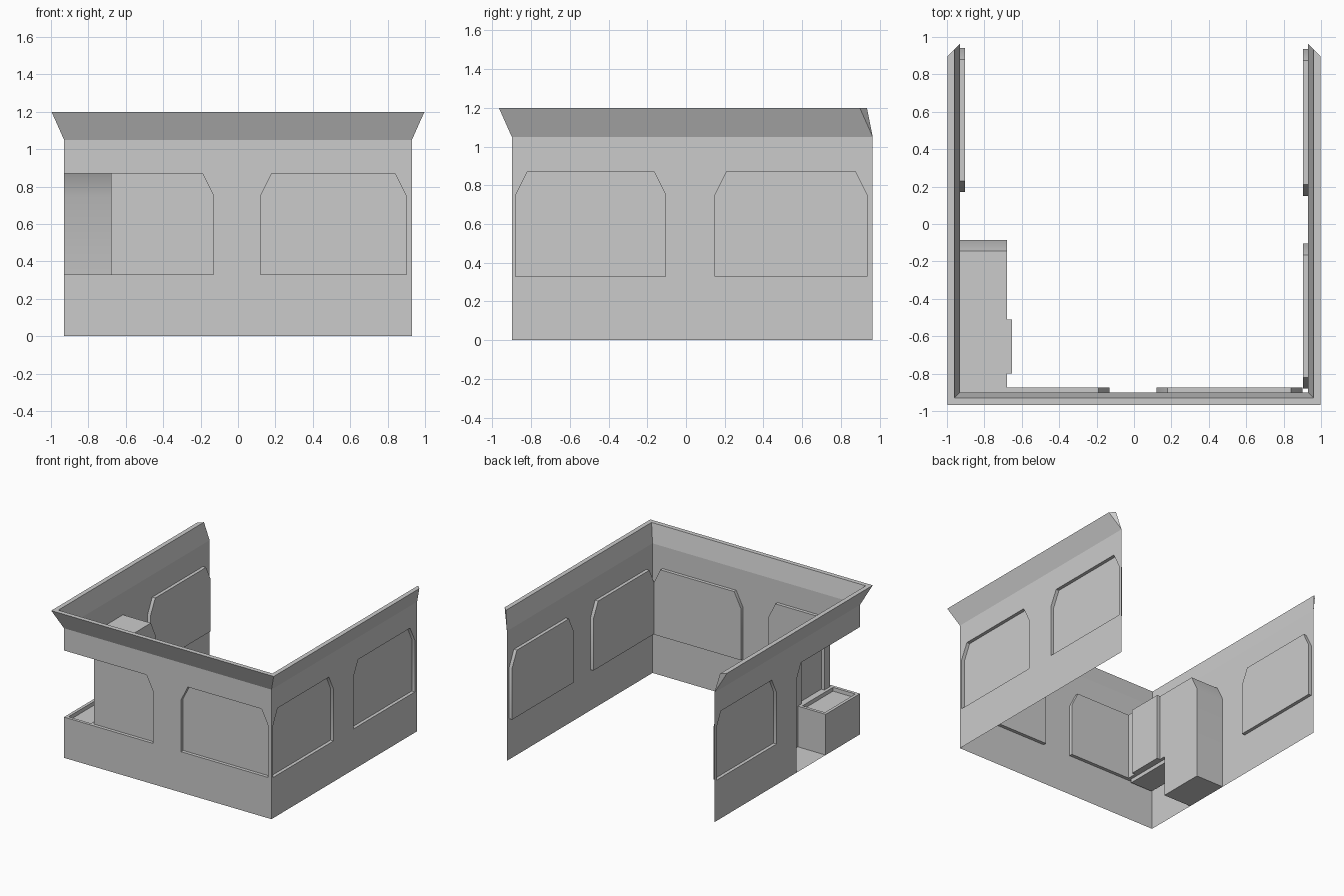
import bpy, bmesh

cube = bpy.data.objects.get("Cube")
if cube:
    bpy.data.objects.remove(cube, do_unlink=True)

grey = bpy.data.materials.new("plain_grey")
grey.use_nodes = True
grey.diffuse_color = (0.6, 0.6, 0.6, 1)
grey.node_tree.nodes["Principled BSDF"].inputs["Base Color"].default_value = (0.6, 0.6, 0.6, 1)

# Main dimensions: half width, front and back edges, sill, shoulder, window head
W, F, B = 0.93, -0.9, 0.965
SILL, SHOULDER, HEAD = 0.33, 0.75, 0.87
CUT, DEPTH = 0.06, 0.027
# Corner booth: inner wall, step, back wall
BX, STEP, BACK = -0.68, -0.46, -0.085


def finish(name, bm):
    bmesh.ops.remove_doubles(bm, verts=bm.verts, dist=0.0001)
    mesh = bpy.data.meshes.new(name)
    bm.to_mesh(mesh)
    bm.free()
    mesh.materials.append(grey)
    obj = bpy.data.objects.new(name, mesh)
    bpy.context.collection.objects.link(obj)
    bpy.ops.object.select_all(action='DESELECT')
    obj.select_set(True)
    bpy.context.view_layer.objects.active = obj
    bpy.ops.object.shade_smooth_by_angle()
    return obj


def face(bm, points, flip=False):
    verts = [bm.verts.new(p) for p in points]
    return bm.faces.new(verts[::-1] if flip else verts)


# Each side maps (along, outward, height) to model space
SIDES = {
    "front": (lambda u, d, z: (u, F - d, z), False),
    "left": (lambda u, d, z: (W + d, u, z), False),
    "right": (lambda u, d, z: (-W - d, u, z), True),
}


def window(a, b):
    return [(b - CUT, HEAD), (b, SHOULDER), (b, SILL),
            (a, SILL), (a, SHOULDER), (a + CUT, HEAD)]


def wall(side, outline, windows):
    """Flat wall sheet plus its recessed window panels."""
    place, flip = SIDES[side]
    bm = bmesh.new()
    face(bm, [place(u, 0, z) for u, z in outline], flip)
    finish(side + "_wall", bm)
    for i, shape in enumerate(windows):
        bm = bmesh.new()
        ring = shape[::-1]
        face(bm, [place(u, -DEPTH, z) for u, z in ring], flip)
        for p, q in zip(ring, ring[1:] + ring[:1]):
            if p[0] == BX and q[0] == BX:
                continue  # open edge into the corner booth
            face(bm, [place(*t) for t in ((p[0], 0, p[1]), (q[0], 0, q[1]),
                                          (q[0], -DEPTH, q[1]), (p[0], -DEPTH, p[1]))], flip)
        finish(f"{side}_window_{i + 1}", bm)


# Walls with window notches
fw = window(0.12, 0.9)
corner = [(-0.13 - CUT, HEAD), (-0.13, SHOULDER), (-0.13, SILL)]
wall("front", [(-W, 0), (W, 0), (W, HEAD)] + fw + corner + [(-W, SILL)],
     [fw, corner + [(BX, SILL), (BX, HEAD)]])

l1, l2 = window(0.15, 0.935), window(-0.88, -0.105)
wall("left", [(F, 0), (B, 0), (B, HEAD)] + l1 + l2 + [(F, HEAD)], [l1, l2])

rw = window(0.17, 0.94)
wall("right", [(BACK, 0), (B, 0), (B, HEAD)] + rw + [(BACK - CUT, HEAD), (BACK, SHOULDER)], [rw])

# Flared cornice swept round the three walls
bm = bmesh.new()
profile = [(0, HEAD), (0, 1.05), (0.067, 1.2), (0.03, 1.2), (0, 1.05)]


def path(d, z):
    return [(-W - d, B - d, z), (-W - d, F - d, z), (W + d, F - d, z), (W + d, B - d, z)]


rows = [path(*p) for p in profile]
for k, (low, high) in enumerate(zip(rows, rows[1:])):
    for i in range(3):
        face(bm, [low[i], low[i + 1], high[i + 1], high[i]])
for end in (0, 3):
    face(bm, [row[end] for row in rows[1:4]], end == 3)
finish("cornice", bm)

# Booth shell: inner wall with a square pocket, ceiling, niche and back wall
bm = bmesh.new()
P0, P1, PX = -0.8, -0.51, BX + DEPTH
plan = [(BX, F + DEPTH), (BX, P0), (PX, P0), (PX, P1), (BX, P1), (BX, STEP)]
for (ax, ay), (bx, by) in zip(plan, plan[1:]):
    face(bm, [(ax, ay, SILL), (ax, ay, HEAD), (bx, by, HEAD), (bx, by, SILL)])
for z in (SILL, HEAD):
    face(bm, [(BX, P0, z), (PX, P0, z), (PX, P1, z), (BX, P1, z)], z == HEAD)
face(bm, [(BX, STEP, 0), (BX, STEP, HEAD), (BX, BACK - CUT, HEAD),
          (BX, BACK, SHOULDER), (BX, BACK, 0)])
section = [(F, HEAD), (BACK - CUT, HEAD), (BACK, SHOULDER), (BACK, 0), (STEP, 0), (STEP, SILL)]
for (ay, az), (by, bz) in zip(section, section[1:]):
    face(bm, [(-W, ay, az), (-W, by, bz), (BX, by, bz), (BX, ay, az)])
finish("booth_shell", bm)

# Counter beside the niche: outer panel and sunken tray top
bm = bmesh.new()
face(bm, [(-W, F, 0), (-W, STEP, 0), (-W, STEP, SILL), (-W, F, SILL)], True)
top = face(bm, [(-W, F, SILL), (BX, F, SILL), (BX, STEP, SILL), (-W, STEP, SILL)])
bm.normal_update()
bmesh.ops.inset_individual(bm, faces=[top], thickness=0.035)
bmesh.ops.inset_individual(bm, faces=[top], thickness=0.002, depth=-0.03)
finish("counter", bm)
